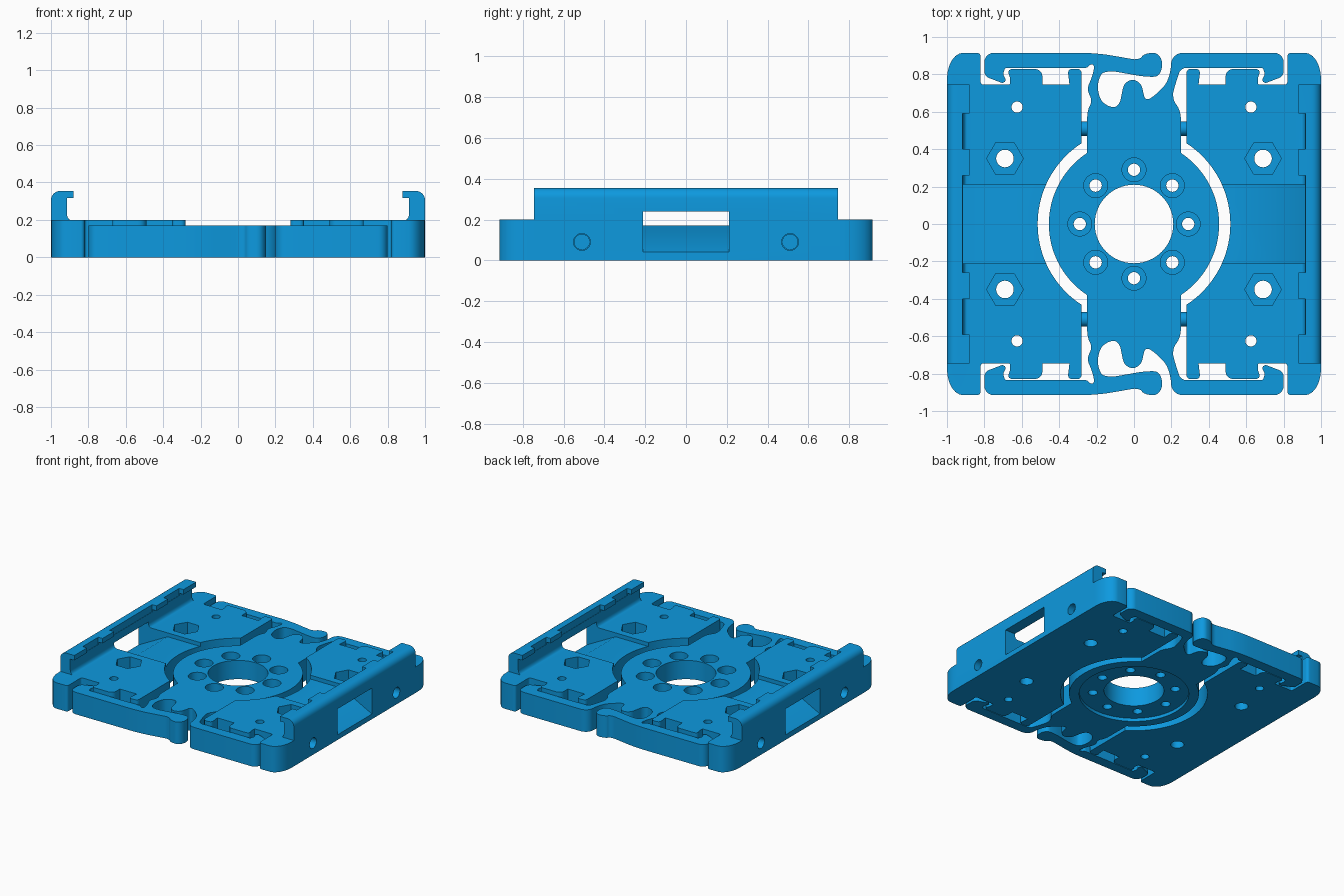
import bpy, bmesh
from math import cos, sin, pi, radians
from mathutils import Vector

if "Cube" in bpy.data.objects:
    bpy.data.objects.remove(bpy.data.objects["Cube"])

blue = bpy.data.materials.new("blue_plastic")
blue.diffuse_color = (0.004, 0.32, 0.74, 1)
blue.use_nodes = True
blue.node_tree.nodes["Principled BSDF"].inputs["Base Color"].default_value = blue.diffuse_color


def fillet(pts, steps=6):
    """Round each corner (x, y, size) of a closed outline."""
    out, n = [], len(pts)
    for i, p in enumerate(pts):
        c = Vector(p[:2])
        r = p[2] if len(p) > 2 else 0
        if not r:
            out.append(c)
            continue
        a, b = Vector(pts[i - 1][:2]) - c, Vector(pts[(i + 1) % n][:2]) - c
        p0 = c + a.normalized() * min(r, a.length * 0.48)
        p1 = c + b.normalized() * min(r, b.length * 0.48)
        w = 0.707  # rational curve, a true arc for square corners
        for k in range(steps + 1):
            t = k / steps
            q0, q1, q2 = (1 - t) ** 2, 2 * w * t * (1 - t), t * t
            out.append((p0 * q0 + c * q1 + p1 * q2) / (q0 + q1 + q2))
    return out


def prism(name, pts, lo, hi, axis="z"):
    """Extrude a 2D outline along an axis."""
    place = {"z": lambda u, v, w: (u, v, w),
             "y": lambda u, v, w: (u, w, v),
             "x": lambda u, v, w: (w, u, v)}[axis]
    bm = bmesh.new()
    face = bm.faces.new([bm.verts.new(place(p[0], p[1], lo)) for p in pts])
    ext = bmesh.ops.extrude_face_region(bm, geom=[face])
    move = Vector(place(0, 0, hi - lo))
    bmesh.ops.translate(bm, vec=move,
                        verts=[e for e in ext["geom"] if isinstance(e, bmesh.types.BMVert)])
    bmesh.ops.recalc_face_normals(bm, faces=bm.faces)
    me = bpy.data.meshes.new(name)
    bm.to_mesh(me)
    bm.free()
    me.materials.append(blue)
    ob = bpy.data.objects.new(name, me)
    bpy.context.collection.objects.link(ob)
    return ob


def circle(x, y, r, n=32, turn=0):
    return [(x + r * cos(2 * pi * i / n + turn), y + r * sin(2 * pi * i / n + turn))
            for i in range(n)]


def rect(x0, x1, y0, y1):
    return [(x0, y0), (x1, y0), (x1, y1), (x0, y1)]


def mirror_y(pts):
    """Close an upper half outline with its reflection in y."""
    return pts + [(p[0], -p[1], *p[2:]) for p in reversed(pts) if abs(p[1]) > 1e-5]


def arc(r, a0, a1, n=20):
    return [(r * cos(radians(a0 + (a1 - a0) * i / n)),
             r * sin(radians(a0 + (a1 - a0) * i / n))) for i in range(n + 1)]


def finish(ob, cutters=(), joins=(), mirror=False):
    for kind, group in (("UNION", joins), ("DIFFERENCE", cutters)):
        for c in group:
            c.hide_render = True
            m = ob.modifiers.new("cut", "BOOLEAN")
            m.operation, m.object, m.solver = kind, c, "EXACT"
    if mirror:
        m = ob.modifiers.new("mirror", "MIRROR")
        m.use_mirror_merge = False
    bpy.ops.object.select_all(action="DESELECT")
    ob.select_set(True)
    bpy.context.view_layer.objects.active = ob
    bpy.ops.object.convert(target="MESH")
    for c in list(cutters) + list(joins):
        bpy.data.objects.remove(c)
    bpy.ops.object.shade_smooth_by_angle(angle=radians(30))


# Side plate with latch tabs and rounded outer corners
side = mirror_y(arc(0.515, 0, 57) + [
    (0.28, 0.83, 0.025), (0.355, 0.83, 0.025), (0.345, 0.745),
    (0.49, 0.745), (0.49, 0.83, 0.045), (0.68, 0.83, 0.035), (0.66, 0.775, 0.015),
    (0.665, 0.745), (0.82, 0.745, 0.015), (0.82, 0.915, 0.02), (1.0, 0.915, 0.14)])
side_plates = prism("side_plates", fillet(side), 0, 0.2)

# Upright rail with inward lip
rail = prism("rail", fillet([
    (0.87, 0.1), (0.87, 0.2), (0.915, 0.2, 0.035), (0.915, 0.317), (0.88, 0.317),
    (0.88, 0.355), (1.0, 0.355, 0.05), (1.0, 0.1)]), -0.745, 0.745, "y")

# Cable channel, ramp and window, then lip notches
cuts = [prism("channel", [(0.4, 0.17), (0.75, 0.17), (1.05, 0.014), (1.05, 0.24), (0.4, 0.24)],
              -0.21, 0.21, "y")]
for y0, y1 in ((-0.26, 0.26), (0.40, 0.59), (-0.59, -0.40)):
    cuts.append(prism("notch", rect(0.8, 0.917, y0, y1), 0.30, 0.4))

# Nut pockets, screw holes and pin bores
for s in (-1, 1):
    cuts += [prism("nut", circle(0.69, 0.35 * s, 0.098, 6), 0.11, 0.3),
             prism("bolt", circle(0.69, 0.35 * s, 0.047), -0.1, 0.3),
             prism("screw", circle(0.625, 0.625 * s, 0.03, 24), -0.1, 0.3),
             prism("bore", circle(0.51 * s, 0.09, 0.041), 0.9, 1.1, "x")]
finish(side_plates, cuts, [rail], mirror=True)

# Centre plate with spring arms, hooked clips and finger lever
hook = [(0.25, 0.835, 0.03), (0.69, 0.835, 0.01), (0.70, 0.80, 0.01), (0.683, 0.768, 0.01),
        (0.70, 0.752, 0.01), (0.80, 0.79, 0.025), (0.80, 0.915, 0.05)]
hook_left = [(-x, y, r) for x, y, r in reversed(hook[1:])]
centre = mirror_y(
    arc(0.455, 0, 56.5)
    + [(0.25, 0.61, 0.04), (0.20, 0.67, 0.06), (0.225, 0.76, 0.05)] + hook
    + [(0.20, 0.915, 0.06), (0.195, 0.78, 0.12), (0.13, 0.70, 0.06), (0.06, 0.655, 0.03),
       (0.035, 0.77, 0.045), (-0.05, 0.77, 0.045), (-0.08, 0.625, 0.04), (-0.14, 0.625, 0.05),
       (-0.195, 0.68, 0.06), (-0.19, 0.80, 0.06), (-0.13, 0.82, 0.04), (0.07, 0.785, 0.05),
       (0.15, 0.79, 0.06), (0.15, 0.915, 0.06), (0.055, 0.915, 0.05), (0.03, 0.875, 0.04),
       (-0.20, 0.915, 0.08)]
    + hook_left
    + [(-0.25, 0.835, 0.01), (-0.235, 0.855, 0.02), (-0.21, 0.85, 0.02), (-0.225, 0.78, 0.04),
       (-0.255, 0.72, 0.04), (-0.22, 0.66, 0.04), (-0.25, 0.61, 0.04)]
    + arc(0.455, 123.5, 180))
centre_plate = prism("centre_plate", fillet(centre), 0, 0.17)

# Shaft hole, underside recess and ring of counterbored holes
cuts = [prism("shaft", circle(0, 0, 0.21, 64), -0.1, 0.3),
        prism("recess", circle(0, 0, 0.385, 64), -0.1, 0.025)]
for i in range(8):
    x, y = 0.29 * cos(i * pi / 4), 0.29 * sin(i * pi / 4)
    cuts += [prism("hole", circle(x, y, 0.033, 24), -0.1, 0.3),
             prism("counterbore", circle(x, y, 0.064), 0.09, 0.3)]
finish(centre_plate, cuts)

# Cross pins joining the three plates
for name, y in (("front_pin", -0.51), ("back_pin", 0.51)):
    finish(prism(name, circle(y, 0.09, 0.039), -0.95, 0.95, "x"))
